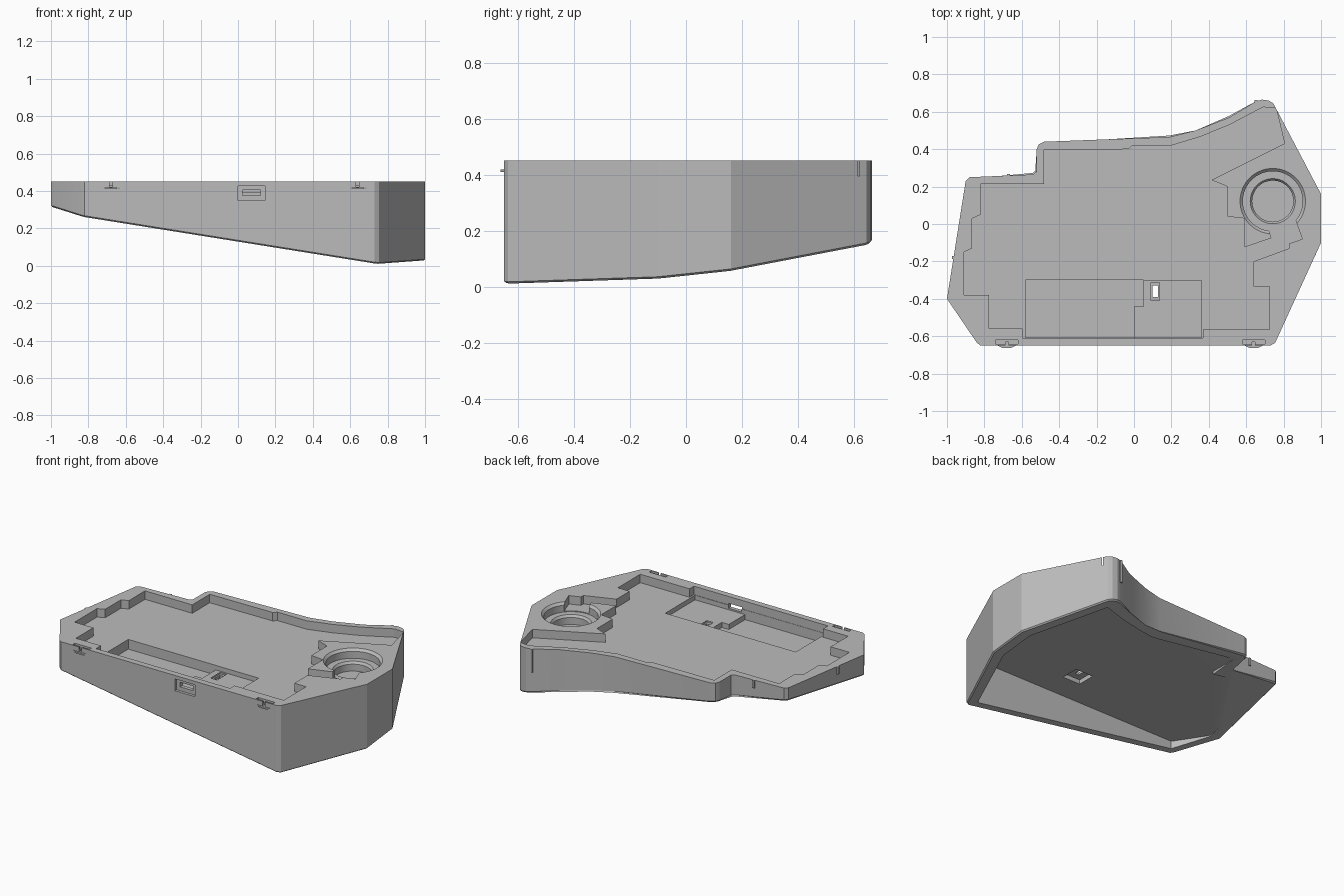
import bpy
import bmesh

TOP = 0.45
FLOOR = 0.395

cube = bpy.data.objects.get("Cube")
if cube:
    bpy.data.objects.remove(cube, do_unlink=True)

grey = bpy.data.materials.new("plain grey")
grey.use_nodes = True
grey.diffuse_color = (0.5, 0.5, 0.5, 1)
grey.node_tree.nodes["Principled BSDF"].inputs["Base Color"].default_value = (0.5, 0.5, 0.5, 1)


def underside(x, y):
    """Height of the tilted underside."""
    return 0.01 - 0.16 * (x - 0.74) + 0.107 * (y + 0.65)


def make_object(name, bm):
    bmesh.ops.recalc_face_normals(bm, faces=bm.faces)
    mesh = bpy.data.meshes.new(name)
    bm.to_mesh(mesh)
    bm.free()
    mesh.materials.append(grey)
    obj = bpy.data.objects.new(name, mesh)
    bpy.context.collection.objects.link(obj)
    return obj


def prism(name, outline, low, high, chamfer=0):
    """Extrude an outline; low may be a height or a function of x and y."""
    bm = bmesh.new()
    bottom = [bm.verts.new((x, y, low(x, y) if callable(low) else low)) for x, y in outline]
    top = [bm.verts.new((x, y, high)) for x, y in outline]
    base = bm.faces.new(bottom[::-1])
    bm.faces.new(top)
    for i in range(len(outline)):
        j = (i + 1) % len(outline)
        bm.faces.new((bottom[i], bottom[j], top[j], top[i]))
    if chamfer:
        bmesh.ops.bevel(bm, geom=list(base.edges), offset=chamfer, segments=1, affect='EDGES')
    return make_object(name, bm)


def box(name, x0, x1, y0, y1, z0, z1):
    return prism(name, [(x0, y0), (x1, y0), (x1, y1), (x0, y1)], z0, z1)


def cone(name, x, y, r_low, r_high, z0, z1):
    bm = bmesh.new()
    bmesh.ops.create_cone(bm, cap_ends=True, segments=64, radius1=r_low, radius2=r_high, depth=z1 - z0)
    bmesh.ops.translate(bm, verts=bm.verts, vec=(x, y, (z0 + z1) / 2))
    return make_object(name, bm)


def cut(target, cutter):
    cutter.hide_render = True
    mod = target.modifiers.new("cut", 'BOOLEAN')
    mod.operation = 'DIFFERENCE'
    mod.solver = 'EXACT'
    mod.object = cutter
    bpy.context.view_layer.objects.active = target
    bpy.ops.object.modifier_apply(modifier=mod.name)
    bpy.data.objects.remove(cutter, do_unlink=True)


# Case shell: vertical walls over a tilted underside
case = prism("case", [
    (-1, -.4), (-.84, -.635), (-.82, -.65), (.73, -.65), (.755, -.635), (1, -.1), (1, .16),
    (.745, .645), (.72, .66), (.685, .665), (.65, .655), (.51, .57), (.33, .5), (.19, .465),
    (-.48, .44), (-.51, .425), (-.52, .4), (-.52, .28), (-.54, .265), (-.88, .25), (-.9, .23),
], underside, TOP, 0.008)

# Hollow underneath
cut(case, prism("hollow", [
    (-.92, -.4), (-.79, -.6), (.7, -.6), (.92, -.1), (.92, .14), (.69, .58), (.5, .5),
    (.33, .44), (.19, .4), (-.45, .38), (-.45, .19), (-.84, .19)], -0.5, 0.31))

# Stepped tray sunk into the top
cut(case, prism("tray", [
    (-.595, -.61), (.37, -.61), (.37, -.565), (.725, -.565), (.725, -.335), (.64, -.335),
    (.64, -.2), (.83, -.13), (.83, -.105), (.9, -.08), (.86, .03), (.72, -.03), (.735, -.075),
    (.59, -.125), (.59, .03), (.5, .04), (.5, .2), (.415, .235), (.805, .43), (.76, .62),
    (.69, .625), (.51, .53), (.35, .465), (.2, .42), (-.01, .42), (-.03, .4), (-.48, .395),
    (-.48, .215), (-.82, .215), (-.82, .05), (-.865, .03), (-.865, -.13), (-.91, -.15),
    (-.91, -.38), (-.775, -.38), (-.775, -.56), (-.595, -.56)], FLOOR, 0.6))

# Battery bay with a shallower shelf beside it
cut(case, prism("battery_bay", [
    (-.58, -.608), (0, -.608), (0, -.44), (.05, -.44), (.05, -.3), (-.58, -.3)], 0.332, 0.6))
cut(case, box("shelf", -.02, .36, -.607, -.301, 0.365, 0.6))

# Slot through the shelf, with a wider recess below it
cut(case, box("slot", .1, .127, -.39, -.33, 0.2, 0.5))
cut(case, box("slot_rim", .09, .137, -.41, -.312, 0.355, 0.5))
cut(case, box("slot_recess", .058, .185, -.43, -.31, 0.25, 0.338))

# Round dial seat with chamfered lips
for name, r0, r1, z0, z1 in (("dial_seat", .16, .16, .39, .5), ("dial_lip", .155, .18, .43, .455),
                             ("dial_hole", .11, .11, .33, .45), ("dial_hole_lip", .11, .122, .375, .392)):
    cut(case, cone(name, .742, .122, r0, r1, z0, z1))

# Port in the front wall
cut(case, box("port_recess", 0, .145, -.7, -.632, .35, .427))
cut(case, box("port_hole", .025, .12, -.7, -.58, .375, .405))

# Clip slots and clip tongues on the front edge
for side, x in (("right", -.68), ("left", .64)):
    cut(case, box("clip_slot", x - .06, x + .06, -.642, -.62, .43, .5))
    cut(case, box("clip_gap", x - .008, x + .008, -.7, -.63, .42, .5))
    prism(side + "_clip", [(x - .058, -.645), (x - .025, -.662), (x + .025, -.662), (x + .058, -.645)],
          .41, .419)

# Thin latch ribs on the back and side walls
for name, x, y, z in (("back_rib", .652, .655, .3), ("short_back_rib", -.67, .259, .4),
                      ("side_rib", -.965, -.18, .4)):
    box(name, x - .008, x + .008, y - .008, y + .008, z, TOP)

bpy.ops.object.select_all(action='DESELECT')
for obj in bpy.context.collection.objects:
    if obj.type == 'MESH' and grey.name in obj.data.materials:
        obj.select_set(True)
        bpy.context.view_layer.objects.active = obj
bpy.ops.object.shade_smooth_by_angle(angle=0.35)
